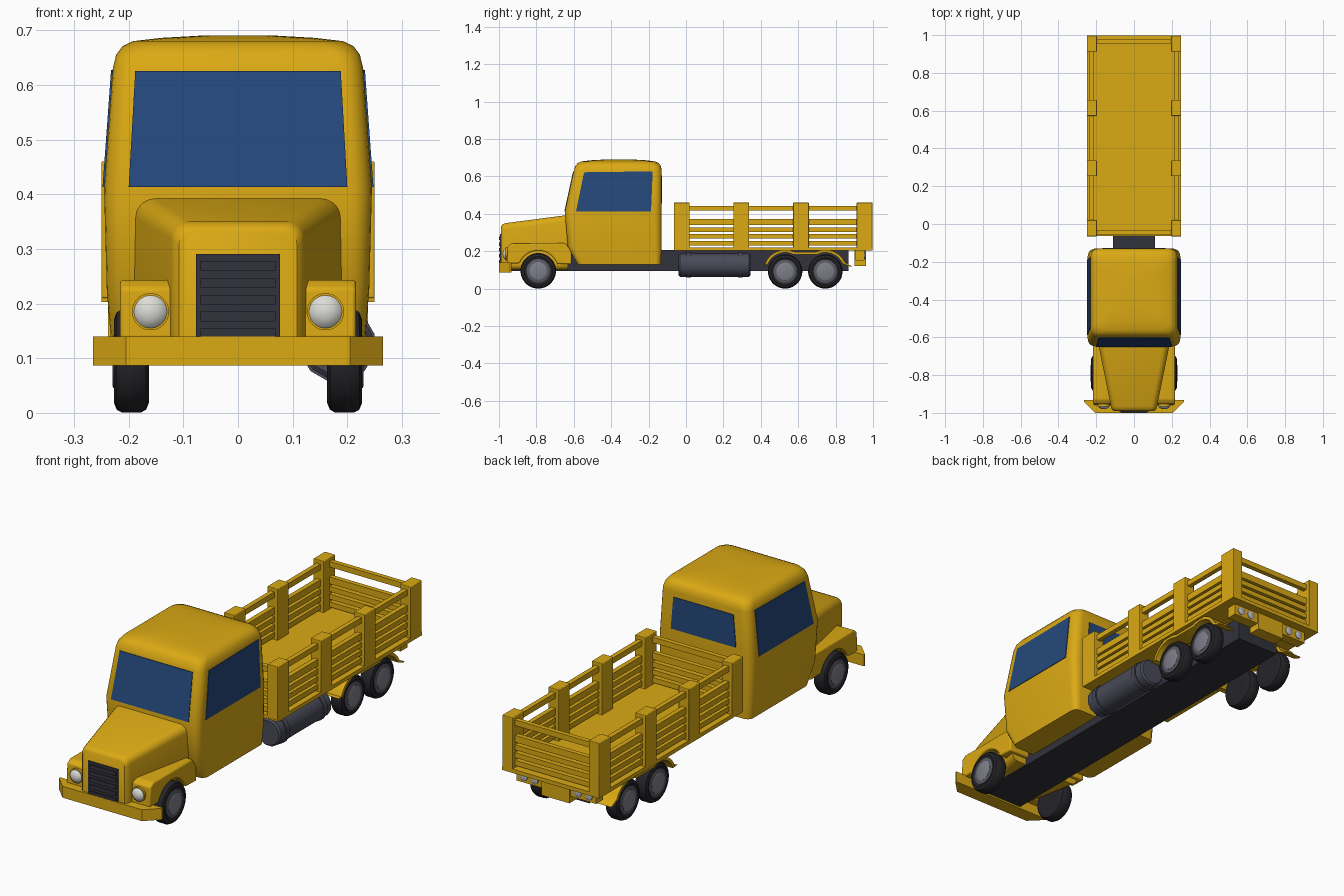
import bpy, bmesh, math
from mathutils import Vector

if "Cube" in bpy.data.objects:
    bpy.data.objects.remove(bpy.data.objects["Cube"])


def mat(name, r, g, b):
    m = bpy.data.materials.new(name)
    m.diffuse_color = (r, g, b, 1)
    m.use_nodes = True
    m.node_tree.nodes["Principled BSDF"].inputs["Base Color"].default_value = m.diffuse_color
    return m


YELLOW = mat("yellow_paint", 0.71, 0.40, 0.007)
GLASS = mat("blue_glass", 0.018, 0.065, 0.20)
DARK = mat("dark_grey", 0.032, 0.032, 0.045)
TYRE = mat("black_rubber", 0.018, 0.018, 0.022)
RIM = mat("rim_grey", 0.10, 0.10, 0.125)
HUB = mat("hub_grey", 0.21, 0.21, 0.25)
TANK = mat("tank_grey", 0.065, 0.068, 0.095)
LAMP = mat("lamp_white", 0.72, 0.72, 0.68)
TAIL = mat("tail_lamp_grey", 0.48, 0.48, 0.52)


def finish(bm, name, material, bevel=0, angle=35):
    bmesh.ops.recalc_face_normals(bm, faces=bm.faces)
    me = bpy.data.meshes.new(name)
    bm.to_mesh(me)
    bm.free()
    me.materials.append(material)
    me.shade_smooth()
    me.set_sharp_from_angle(angle=math.radians(angle))
    ob = bpy.data.objects.new(name, me)
    bpy.context.collection.objects.link(ob)
    if bevel:
        md = ob.modifiers.new("bevel", 'BEVEL')
        md.width, md.segments, md.limit_method = bevel, 3, 'ANGLE'
    return ob


def loft(name, rings, material, bevel=0, angle=35):
    """Skin between rings of equal length and cap both ends."""
    bm = bmesh.new()
    vs = [[bm.verts.new(p) for p in ring] for ring in rings]
    n = len(vs[0])
    for a, b in zip(vs, vs[1:]):
        for i in range(n):
            bm.faces.new((a[i], a[(i + 1) % n], b[(i + 1) % n], b[i]))
    bm.faces.new(vs[0])
    bm.faces.new(vs[-1])
    return finish(bm, name, material, bevel, angle)


def box(name, x0, x1, y0, y1, z0, z1, material, bevel=0):
    ring = [(x0, y0), (x1, y0), (x1, y1), (x0, y1)]
    return loft(name, [[(x, y, z) for x, y in ring] for z in (z0, z1)], material, bevel)


def side_prism(name, yz, x0, x1, material, bevel=0):
    return loft(name, [[(x, y, z) for y, z in yz] for x in (x0, x1)], material, bevel)


def rounded(u0, u1, v0, v1, r, n=5):
    """Rounded rectangle outline in two dimensions."""
    pts = []
    for k, (cu, cv) in enumerate([(u1 - r, v1 - r), (u0 + r, v1 - r), (u0 + r, v0 + r), (u1 - r, v0 + r)]):
        for i in range(n + 1):
            a = math.pi / 2 * (k + i / n)
            pts.append((cu + r * math.cos(a), cv + r * math.sin(a)))
    return pts


def turned(name, axis, centre, profile, material, n=28):
    """Rings of (offset along axis, radius) around a centre."""
    c = Vector(centre)
    d, u = (Vector((1, 0, 0)), Vector((0, 1, 0))) if axis == 'x' else (Vector((0, 1, 0)), Vector((1, 0, 0)))
    w = Vector((0, 0, 1))
    ts = [2 * math.pi * (i + 0.5) / n for i in range(n)]
    return loft(name, [[c + d * o + r * (u * math.cos(t) + w * math.sin(t)) for t in ts]
                       for o, r in profile], material)


def pane(name, corners, push):
    """Thin glass plate lying just outside the given surface."""
    p = Vector(push)
    loft(name, [[Vector(c) - p for c in corners], [Vector(c) + p for c in corners]], GLASS)


# Chassis
box("chassis", -0.11, 0.11, -0.94, 0.87, 0.095, 0.207, DARK)

# Cab: stacked rounded sections (z, half width, front y, back y, corner radius)
cab = [(0.13, 0.232, -0.58, -0.135, 0.03), (0.225, 0.24, -0.632, -0.13, 0.035),
       (0.41, 0.245, -0.648, -0.13, 0.04), (0.63, 0.229, -0.60, -0.13, 0.04),
       (0.655, 0.223, -0.592, -0.134, 0.045), (0.671, 0.211, -0.579, -0.146, 0.05),
       (0.680, 0.192, -0.56, -0.165, 0.05), (0.686, 0.14, -0.51, -0.21, 0.05),
       (0.690, 0.07, -0.44, -0.28, 0.04)]
loft("cab", [[(x, y, z) for x, y in rounded(-h, h, f, b, r)] for z, h, f, b, r in cab], YELLOW, angle=40)


def cab_at(z):
    t = (z - 0.41) / 0.22
    return 0.245 - 0.016 * t, -0.648 + 0.048 * t


zb, zt = 0.413, 0.625
pane("windshield", [(-0.2, cab_at(zb)[1], zb), (0.2, cab_at(zb)[1], zb),
                    (0.188, cab_at(zt)[1], zt), (-0.188, cab_at(zt)[1], zt)], (0, 0.003, 0))
pane("rear_window", [(-0.168, -0.13, 0.455), (0.168, -0.13, 0.455),
                     (0.155, -0.13, 0.605), (-0.155, -0.13, 0.605)], (0, 0.003, 0))
for s in (-1, 1):
    pane("side_window", [(s * cab_at(z)[0], y, z) for y, z in
                         [(-0.588, 0.413), (-0.187, 0.413), (-0.178, 0.627), (-0.545, 0.622)]], (0.003, 0, 0))

# Hood widening toward the cab
hood = [(-0.99, 0.108, 0.332, 0.025), (-0.982, 0.117, 0.343, 0.03), (-0.965, 0.122, 0.35, 0.032),
        (-0.63, 0.19, 0.394, 0.035)]
loft("hood", [[(x, y, z) for x, z in rounded(-h, h, 0.1, top, r)] for y, h, top, r in hood], YELLOW)

# Grille with slats
box("grille", -0.077, 0.077, -0.994, -0.97, 0.13, 0.291, DARK)
for i in range(5):
    z = 0.145 + 0.031 * i
    box("grille_slat", -0.069, 0.069, -0.999, -0.99, z - 0.009, z + 0.009, DARK)

# Front bumper with swept ends
bumper = [(-0.265, -0.932), (-0.265, -0.94), (-0.205, -1.0), (0.205, -1.0), (0.265, -0.94), (0.265, -0.932)]
loft("front_bumper", [[(x, y, z) for x, y in bumper] for z in (0.087, 0.14)], YELLOW)


def arc(cy, cz, r, a0, a1, n=12):
    return [(cy + r * math.cos(math.radians(a0 + (a1 - a0) * i / n)),
             cz + r * math.sin(math.radians(a0 + (a1 - a0) * i / n))) for i in range(n + 1)]


def wheel(name, s, y, r):
    def part(label, prof, m):
        turned(name + label, 'x', (0, y, r), [(s * o, q) for o, q in prof], m, 32)
    part("_tyre", [(0.165, r * 0.6), (0.163, r * 0.8), (0.168, r * 0.94), (0.178, r), (0.212, r),
                   (0.222, r * 0.94), (0.227, r * 0.8), (0.222, r * 0.66)], TYRE)
    part("_rim", [(0.2, 0.063), (0.225, 0.063), (0.227, 0.058)], RIM)
    part("_hub", [(0.21, 0.047), (0.228, 0.047), (0.23, 0.042)], HUB)


# Rear fender strip following both wheels
def fender_path(r):
    return ([(0.532 - r - 0.015, 0.13)] + arc(0.53, 0.092, r, 160, 65, 10) + arc(0.745, 0.092, r, 115, 25, 10)
            + [(0.745 + r + 0.03, 0.118)])


for s in (-1, 1):
    # Front fender with wheel arch
    outline = [(-0.612, 0.13), (-0.612, 0.2), (-0.645, 0.243), (-0.93, 0.243), (-0.953, 0.228), (-0.958, 0.135),
               (-0.91, 0.135)]
    outline += arc(-0.79, 0.095, 0.108, 158, 20, 14)
    side_prism("front_fender", outline, s * 0.1, s * 0.216, YELLOW, 0.007)
    # Headlight
    turned("headlight_rim", 'y', (s * 0.16, -0.95, 0.185), [(0, 0.034), (-0.014, 0.034), (-0.014, 0.03)], YELLOW)
    turned("headlight", 'y', (s * 0.16, -0.955, 0.185),
           [(0, 0.03), (-0.011, 0.03), (-0.018, 0.024), (-0.023, 0.014), (-0.025, 0.004)], LAMP)
    # Wheels
    wheel("front_wheel", s, -0.79, 0.095)
    wheel("rear_wheel", s, 0.53, 0.092)
    wheel("rear_wheel", s, 0.745, 0.092)
    # Rear fender
    side_prism("rear_fender", fender_path(0.115) + fender_path(0.101)[::-1], s * 0.15, s * 0.238, YELLOW)
    # Stake posts
    for y0, y1 in [(-0.065, 0.02), (0.253, 0.337), (0.573, 0.657), (0.912, 0.997)]:
        box("stake_post", min(s * 0.197, s * 0.25), max(s * 0.197, s * 0.25), y0, y1, 0.21, 0.46, YELLOW, 0.003)
    # Tail light panel and lamps
    box("tail_panel", min(s * 0.07, s * 0.205), max(s * 0.07, s * 0.205), 0.905, 0.955, 0.15, 0.207, YELLOW)
    for x in (0.112, 0.168):
        turned("tail_lamp", 'y', (s * x, 0.95, 0.177), [(0, 0.019), (0.009, 0.019), (0.012, 0.014)], TAIL, 16)
box("plate_panel", -0.072, 0.072, 0.90, 0.962, 0.12, 0.207, YELLOW)

# Cargo bed floor and slatted rails
box("bed_floor", -0.25, 0.25, -0.063, 0.997, 0.203, 0.221, YELLOW)
for z, h in [(0.243, 0.012), (0.279, 0.012), (0.315, 0.012), (0.355, 0.016), (0.43, 0.013)]:
    for s in (-1, 1):
        box("side_slat", s * 0.224 - 0.011, s * 0.224 + 0.011, -0.04, 0.97, z - h, z + h, YELLOW)
    for y in (-0.045, 0.967):
        box("end_slat", -0.21, 0.21, y - 0.011, y + 0.011, z - h, z + h, YELLOW)

# Fuel tank on the right side
turned("fuel_tank", 'y', (0.182, 0, 0.126),
       [(-0.04, 0.057), (-0.032, 0.065), (0.337, 0.065), (0.345, 0.057)], TANK, 12)
for y in (0.015, 0.29):
    turned("tank_strap", 'y', (0.182, y, 0.126), [(-0.012, 0.07), (0.012, 0.07)], TANK, 12)
